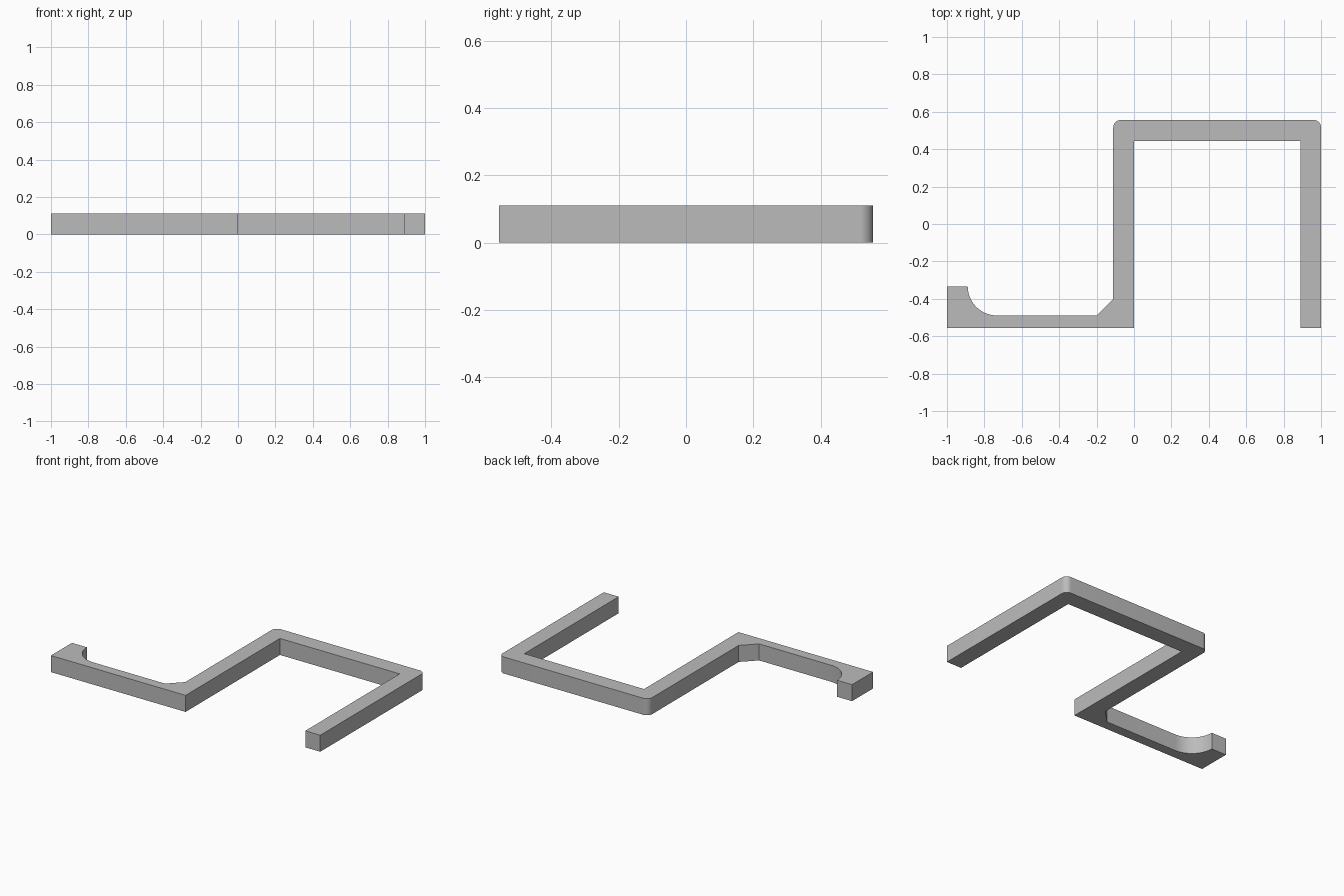
import bpy, bmesh, math

cube = bpy.data.objects.get("Cube")
if cube:
    bpy.data.objects.remove(cube, do_unlink=True)

HEIGHT = 0.111
BAR = 0.111      # width of the square bar
HALF = 0.556     # half depth
CORNER = 0.04    # outer corner radius
SCOOP = 0.156    # radius of the hollow beside the end stop


def arc(cx, cy, r, start, end, steps=12):
    """Points along an arc, angles in degrees."""
    angles = [math.radians(start + (end - start) * i / steps) for i in range(steps + 1)]
    return [(cx + r * math.cos(a), cy + r * math.sin(a)) for a in angles]


# Grey plastic
grey = bpy.data.materials.new("grey_plastic")
grey.use_nodes = True
colour = (0.5, 0.5, 0.5, 1)
grey.diffuse_color = colour
grey.node_tree.nodes["Principled BSDF"].inputs["Base Color"].default_value = colour

# Outline of the hook: shelf, post, top bar and hanging leg, counter-clockwise
shelf_top = -0.489
stop_top = -0.333
outline = [(-1, -HALF), (0, -HALF), (0, HALF - BAR), (1 - BAR, HALF - BAR),
           (1 - BAR, -HALF), (1, -HALF)]
outline += arc(1 - CORNER, HALF - CORNER, CORNER, 0, 90)
outline += arc(CORNER - BAR, HALF - CORNER, CORNER, 90, 180)
outline += [(-BAR, -0.4), (-0.2, shelf_top)]                         # braced inner corner
outline += arc(SCOOP + BAR - 1, stop_top, SCOOP, 270, 180, 16)       # scoop
outline += [(-1, stop_top)]                                          # end stop

# Extrude the outline into a solid bar
bm = bmesh.new()
face = bm.faces.new([bm.verts.new((x, y, 0)) for x, y in outline])
extruded = bmesh.ops.extrude_face_region(bm, geom=[face])["geom"]
bmesh.ops.translate(bm, vec=(0, 0, HEIGHT),
                    verts=[g for g in extruded if isinstance(g, bmesh.types.BMVert)])
bmesh.ops.recalc_face_normals(bm, faces=bm.faces)
mesh = bpy.data.meshes.new("hook_bracket")
bm.to_mesh(mesh)
bm.free()
mesh.materials.append(grey)

hook = bpy.data.objects.new("hook_bracket", mesh)
bpy.context.collection.objects.link(hook)
bpy.context.view_layer.objects.active = hook
hook.select_set(True)
bpy.ops.object.shade_smooth_by_angle(angle=math.radians(30))
